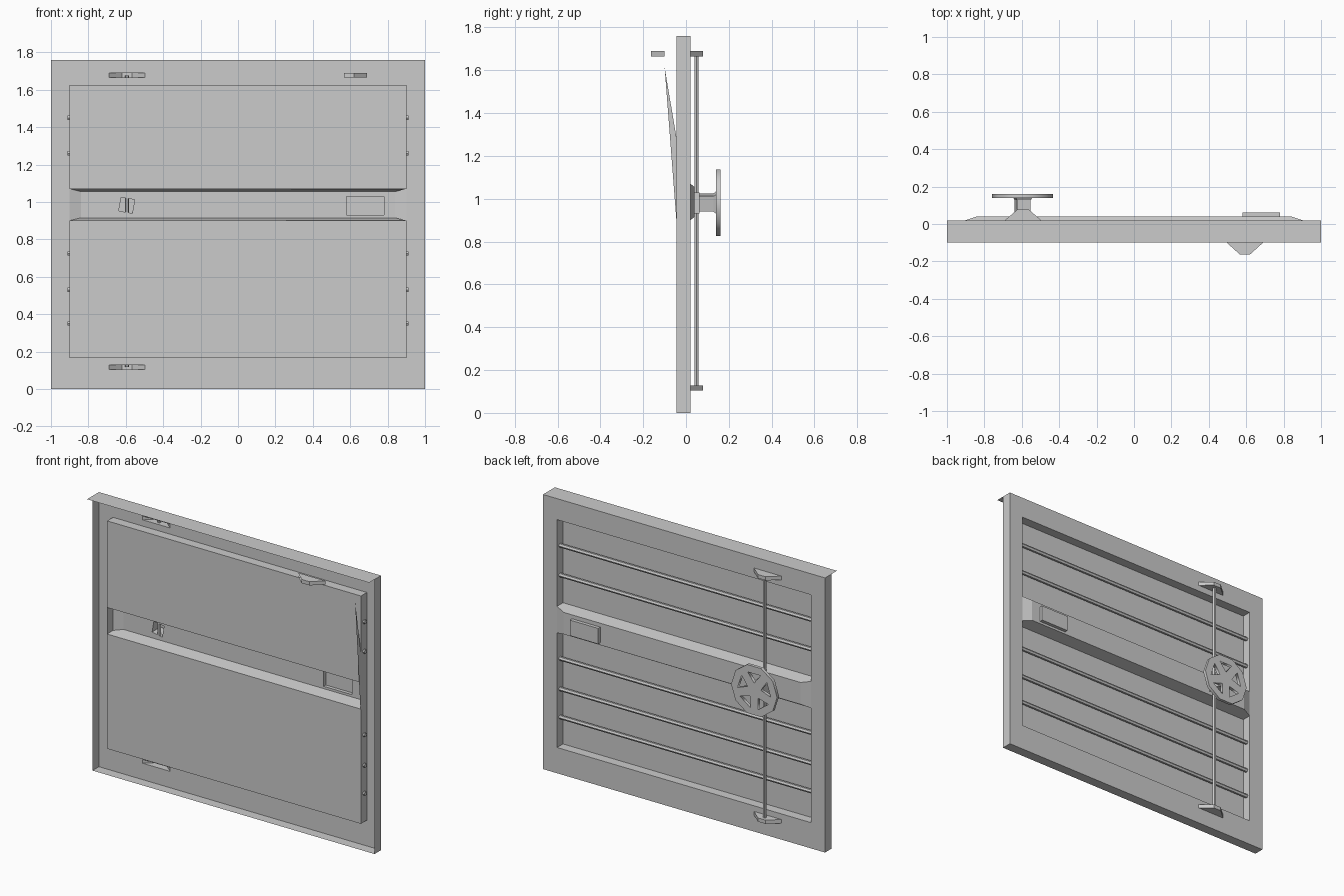
import bpy, math

if "Cube" in bpy.data.objects:
    bpy.data.objects.remove(bpy.data.objects["Cube"])

def mesh(name, verts, faces):
    m = bpy.data.meshes.new(name)
    m.from_pydata(verts, [], faces)
    m.update()
    o = bpy.data.objects.new(name, m)
    bpy.context.collection.objects.link(o)
    return o

def polys(name, plist):
    verts, faces = [], []
    for p in plist:
        faces.append(range(len(verts), len(verts) + len(p)))
        verts += p
    return mesh(name, verts, [tuple(f) for f in faces])

def loft(name, loops, cap_start=False, cap_end=False):
    n = len(loops[0])
    faces = [(k*n+i, k*n+(i+1) % n, (k+1)*n+(i+1) % n, (k+1)*n+i)
             for k in range(len(loops)-1) for i in range(n)]
    if cap_start:
        faces.append(tuple(reversed(range(n))))
    if cap_end:
        faces.append(tuple(range((len(loops)-1)*n, len(loops)*n)))
    return mesh(name, [v for l in loops for v in l], faces)

def rect(x0, x1, z0, z1):
    return [(x0, z0), (x1, z0), (x1, z1), (x0, z1)]

def ngon(n, r, cx=0, cz=0, a0=0.0):
    return [(cx+r*math.cos(a0+2*math.pi*i/n), cz+r*math.sin(a0+2*math.pi*i/n)) for i in range(n)]

def at_y(pts, y):
    return [(x, y, z) for x, z in pts]

def plate(name, loops, y, half=0.0):
    # flat sheet in the xz plane; first loop is the outline, the rest are holes
    c = bpy.data.curves.new(name, 'CURVE')
    c.dimensions, c.fill_mode, c.extrude = '2D', 'BOTH', half
    for l in loops:
        s = c.splines.new('POLY')
        s.points.add(len(l)-1)
        for p, (x, z) in zip(s.points, l):
            p.co = (x, z, 0, 1)
        s.use_cyclic_u = True
    o = bpy.data.objects.new(name, c)
    bpy.context.collection.objects.link(o)
    o.location.y = y
    o.rotation_euler.x = math.pi/2
    bpy.ops.object.select_all(action='DESELECT')
    o.select_set(True)
    bpy.context.view_layer.objects.active = o
    bpy.ops.object.convert(target='MESH')
    return o

H, WX, WZ = 1.76, -0.595, 0.982
F, P, B = 0.02, -0.04, 0.04          # depths of frame, panels, centre band
BX, RAILS = -0.593, (0.117, 1.677)
hole = rect(-.9, .9, .165, 1.625)

# Frame sheet with bracket slots, and its folded edges
slots = [rect(BX-.097, BX+.097, z-.012, z+.012) for z in RAILS]
plate("frame_sheet", [rect(-1, 1, 0, H), hole] + slots, F)
loft("frame_edges", [at_y(rect(-1, 1, 0, H), F), at_y(rect(-1, 1, 0, H), -.045)])
polys("top_flap", [[(-1, -.045, H), (1, -.045, H), (1, -.1, H), (-1, -.1, H)]])

# Recessed panels
loft("recess_walls", [at_y(hole, F), at_y(hole, P)])
polys("panels", [at_y(rect(-.9, .9, .165, .9), P), at_y(rect(-.9, .9, 1.07, 1.625), P)])
polys("side_gusset", [[(.9, -.1, 1.615), (.9, -.045, .9), (.9, F, .9)]])

# Raised centre band with openings
shaft_sq = lambda r: ngon(4, r, WX, WZ, math.radians(35))
box = rect(.58, .78, .93, 1.03)
plate("band_face", [rect(-.84, .84, .915, 1.055), shaft_sq(.052), box], B)
sides = []
for z, zi in ((.9, .915), (1.07, 1.055)):
    sides.append([(-.9, P, z), (.9, P, z), (.9, F, z), (.84, B, zi), (-.84, B, zi), (-.9, F, z)])
for s in (-1, 1):
    sides.append([(s*.9, F, .9), (s*.9, F, 1.07), (s*.84, B, 1.055), (s*.84, B, .915)])
polys("band_sides", sides)
loft("grip_box", [at_y(box, B), at_y(box, .062)], cap_end=True)

# Horizontal stiffener rods
for z in (.35, .53, .725, 1.26, 1.45):
    ring = [(y-.01, w+z) for y, w in ngon(6, .013)]
    loft("stiffener_rod", [[(x, y, w) for y, w in ring] for x in (-.912, .912)], True, True)

# Brackets: wedge shells, open on the wide side
def bracket(name, cx, cz, y0, y1, skip_left=False):
    prof = [(cx-.097, y0), (cx-.027, y1), (cx+.027, y1), (cx+.097, y0)]
    lo, hi = [[(x, y, cz+d) for x, y in prof] for d in (-.012, .012)]
    faces = [lo, hi] + [[lo[i], lo[i+1], hi[i+1], hi[i]] for i in range(1 if skip_left else 0, 3)]
    polys(name, faces)

for z in RAILS:
    bracket("lock_bracket", BX, z, F, .08)
bracket("front_catch", .593, 1.677, -.1, -.163, True)

# Vertical lock rod
rod = [(x+BX, y+.05) for x, y in ngon(6, .011)]
loft("lock_rod", [[(x, y, z) for x, y in rod] for z in RAILS], True, True)

# Handwheel with five openings on a hollow square shaft
def polar(r, a):
    return (WX+r*math.cos(a), WZ+r*math.sin(a))
holes = []
for i in range(5):
    a = math.radians(90+72*i)
    d = math.radians(23)
    holes.append([polar(.05, a), polar(.118, a+d), polar(.118, a-d)])
plate("handwheel", [ngon(10, .163, WX, WZ)] + holes, .15, .01)
loft("wheel_shaft", [at_y(shaft_sq(.052), B), at_y(shaft_sq(.052), .128), at_y(shaft_sq(.065), .142)])
